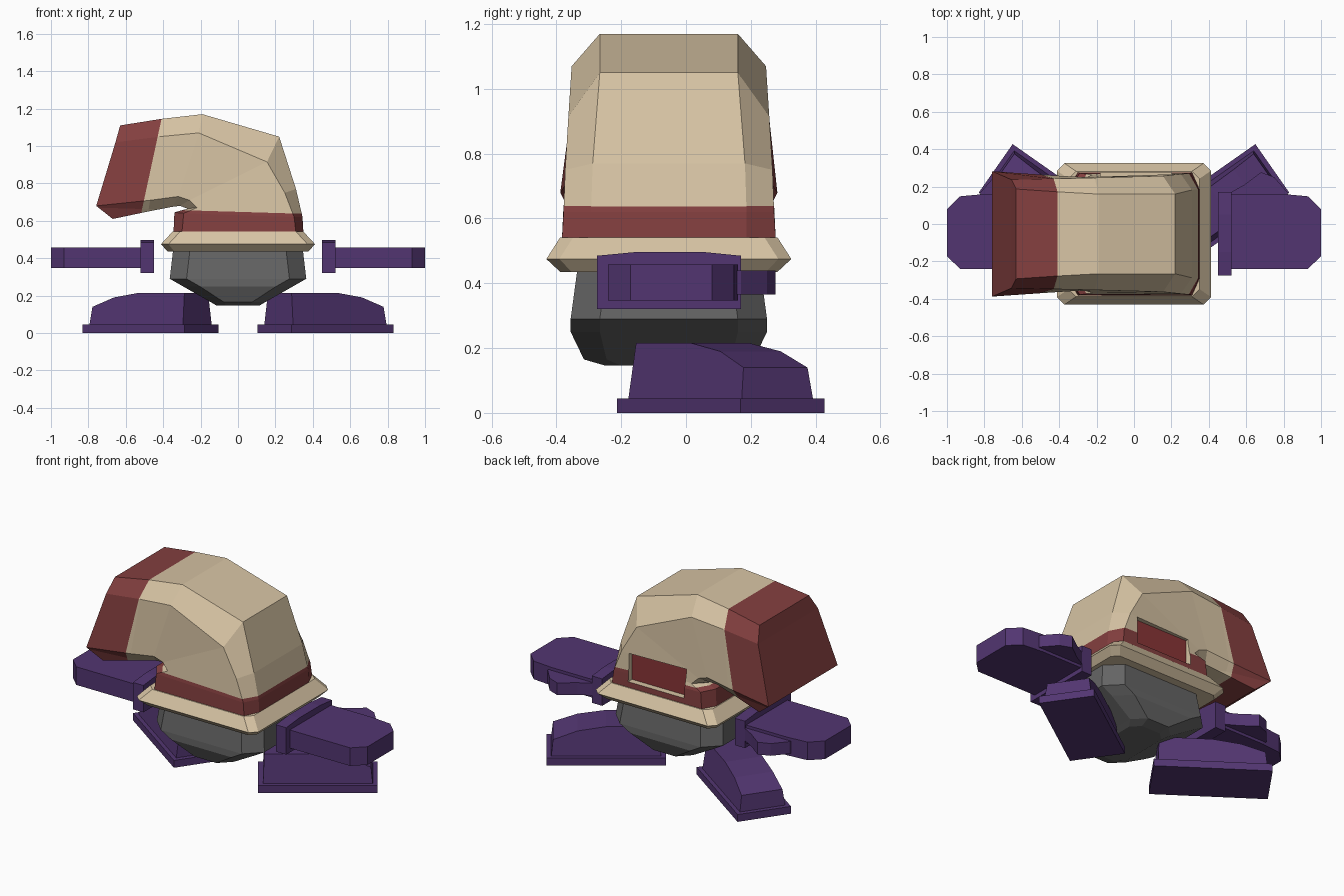
import bpy, bmesh, math
from mathutils import Matrix, Vector

if "Cube" in bpy.data.objects:
    bpy.data.objects.remove(bpy.data.objects["Cube"])

CY = -0.053   # fore-aft centre of body and cap


def material(name, rgb):
    m = bpy.data.materials.new(name)
    m.diffuse_color = (*rgb, 1)
    m.use_nodes = True
    m.node_tree.nodes["Principled BSDF"].inputs["Base Color"].default_value = m.diffuse_color
    return m


BEIGE = material("beige cloth", (0.68, 0.55, 0.37))
RED = material("dark red stripe", (0.23, 0.05, 0.05))
PANEL = material("red panel", (0.25, 0.035, 0.038))
GREY = material("grey body", (0.13, 0.13, 0.13))
PURPLE = material("purple", (0.085, 0.036, 0.165))


def make(name, verts, faces, mats, matrix=Matrix(), mirror=False):
    """Mesh object from points and faces, optionally mirrored in x."""
    me = bpy.data.meshes.new(name)
    me.from_pydata([matrix @ Vector(v) for v in verts], [], faces)
    bm = bmesh.new()
    bm.from_mesh(me)
    bmesh.ops.recalc_face_normals(bm, faces=bm.faces)
    bm.to_mesh(me)
    bm.free()
    for m in mats:
        me.materials.append(m)
    ob = bpy.data.objects.new(name, me)
    bpy.context.collection.objects.link(ob)
    if mirror:
        ob.modifiers.new("mirror", 'MIRROR').use_mirror_merge = False
    return ob


def loft(name, rings, mats, caps=None, **kw):
    """Skin equal rings; caps lists the index groups closing each end."""
    n = len(rings[0])
    caps = caps or [tuple(range(n))]
    faces = []
    for r in range(len(rings) - 1):
        for i in range(n):
            j = (i + 1) % n
            faces.append((r * n + i, r * n + j, (r + 1) * n + j, (r + 1) * n + i))
    last = (len(rings) - 1) * n
    for c in caps:
        faces.append(tuple(c))
        faces.append(tuple(last + i for i in c))
    return make(name, [p for r in rings for p in r], faces, mats, **kw)


def prism(name, pts, vec, **kw):
    v = Vector(vec)
    return loft(name, [[Vector(p) for p in pts], [Vector(p) + v for p in pts]],
                [PURPLE], **kw)


def cut_rect(z, hx, hy, c):
    """Horizontal rectangle with cut corners."""
    return [(sx * x, CY + sy * y, z) for sx, sy, x, y in (
        (1, -1, hx - c, hy), (1, -1, hx, hy - c), (1, 1, hx, hy - c), (1, 1, hx - c, hy),
        (-1, 1, hx - c, hy), (-1, 1, hx, hy - c), (-1, -1, hx, hy - c), (-1, -1, hx - c, hy))]


# Body bowl and cap brim
loft("body", [cut_rect(*r) for r in (
    (0.147, 0.115, 0.20, 0.05), (0.165, 0.145, 0.262, 0.07), (0.25, 0.295, 0.303, 0.09),
    (0.29, 0.365, 0.303, 0.09), (0.46, 0.345, 0.28, 0.09))], [GREY])
loft("cap_brim", [cut_rect(*r) for r in (
    (0.435, 0.375, 0.335, 0.035), (0.475, 0.412, 0.378, 0.04),
    (0.542, 0.35, 0.335, 0.04))], [BEIGE])

# Cap crown: sections (x, z, half depth) from the outer edge to the inner edge
sections = [
    [(0.35, 0.535, 0.24), (0.31, 0.535, 0.33), (-0.30, 0.535, 0.33), (-0.345, 0.535, 0.25)],
    [(0.345, 0.62, 0.24), (0.30, 0.62, 0.325), (-0.29, 0.64, 0.325), (-0.34, 0.645, 0.25)],
    [(0.31, 0.77, 0.235), (0.25, 0.75, 0.32), (-0.22, 0.67, 0.315), (-0.27, 0.665, 0.25)],
    [(0.22, 1.05, 0.213), (0.155, 0.915, 0.31), (-0.26, 0.71, 0.305), (-0.31, 0.68, 0.25)],
    [(-0.19, 1.17, 0.213), (-0.21, 1.07, 0.30), (-0.32, 0.73, 0.305), (-0.35, 0.675, 0.25)],
    [(-0.41, 1.145, 0.225), (-0.42, 1.05, 0.295), (-0.47, 0.71, 0.315), (-0.48, 0.65, 0.27)],
    [(-0.63, 1.11, 0.24), (-0.655, 1.02, 0.29), (-0.758, 0.68, 0.335), (-0.67, 0.61, 0.30)],
]
rings = [[(x, CY + w, z) for x, z, w in s] + [(x, CY - w, z) for x, z, w in reversed(s)]
         for s in sections]
strips = [(0, 1, 6, 7), (1, 2, 5, 6), (2, 3, 4, 5)]
crown = loft("cap_crown", rings, [BEIGE, RED, PANEL], strips)

# Recess for the panel at the back of the cap
px0, px1, pz0, pz1, floor = -0.18, 0.20, 0.575, 0.745, 0.237
cutter = loft("panel_cutter", [
    [(px0, y, pz0), (px1, y, pz0), (px1, y, pz1), (px0, y, pz1)] for y in (floor, 0.42)], [BEIGE])
cutter.hide_render = True
mod = crown.modifiers.new("recess", 'BOOLEAN')
mod.object = cutter
mod.operation = 'DIFFERENCE'
bpy.context.view_layer.update()
bpy.context.view_layer.objects.active = crown
bpy.ops.object.modifier_apply(modifier=mod.name)
bpy.data.objects.remove(cutter)

# Stripes: cut the crown along the stripe borders, then colour by position
tip_co, tip_no = Vector((-0.41, 0, 1.14)), Vector((0.51, 0, -0.11))
bm = bmesh.new()
bm.from_mesh(crown.data)
for co, no in ((tip_co, tip_no), (Vector((0, 0, 0.648)), Vector((0.03, 0, 1)))):
    bmesh.ops.bisect_plane(bm, geom=bm.verts[:] + bm.edges[:] + bm.faces[:],
                           plane_co=co, plane_no=no, dist=1e-5)
bm.normal_update()
for f in bm.faces:
    c = f.calc_center_median()
    in_panel = (c.y > 0.2 and px0 - 0.002 < c.x < px1 + 0.002
                and pz0 - 0.002 < c.z < pz1 + 0.002)
    if in_panel and abs(c.y - floor) < 0.002 and f.normal.y > 0.9:
        f.material_index = 2
    elif in_panel and abs(f.normal.y) < 0.5:
        f.material_index = 0
    elif (c - tip_co).dot(tip_no) < 0:
        f.material_index = 1
    elif c.x > -0.36 and c.z + 0.03 * c.x < 0.648:
        f.material_index = 1
    else:
        f.material_index = 0
bm.to_mesh(crown.data)
bm.free()

# Hands: cuff plate, mitten and thumb
prism("cuffs", [(0.45, y, z) for y, z in (
    (-0.275, 0.32), (0.17, 0.32), (0.17, 0.485), (0.05, 0.497), (-0.15, 0.497),
    (-0.275, 0.485))], (0.07, 0, 0), mirror=True)
prism("hands", [(x, y, 0.347) for x, y in (
    (0.51, -0.24), (0.93, -0.24), (1.0, -0.172), (1.0, 0.08), (0.93, 0.148),
    (0.80, 0.16), (0.51, 0.16))], (0, 0, 0.111), mirror=True)
prism("thumbs", [(x, y, 0.365) for x, y in (
    (0.51, 0.12), (0.83, 0.12), (0.82, 0.17), (0.75, 0.25), (0.68, 0.277),
    (0.59, 0.21), (0.51, 0.165))], (0, 0, 0.075), mirror=True)

# Feet: turned outward, flat sole plus sloping shoe
foot = Matrix.Translation((0.4675, 0.107, 0)) @ Matrix.Rotation(math.radians(35), 4, 'Z')
prism("soles", [(-0.332, -0.158, 0), (0.332, -0.158, 0), (0.332, 0.158, 0), (-0.332, 0.158, 0)],
      (0, 0, 0.045), matrix=foot, mirror=True)
profile = [(-0.305, 0.045), (-0.298, 0.215), (0.0, 0.215), (0.16, 0.19), (0.295, 0.14), (0.305, 0.045)]
loft("shoes", [[(t, s * (0.134 - 0.14 * (z - 0.045)), z) for t, z in profile] for s in (-1, 1)],
     [PURPLE], matrix=foot, mirror=True)
